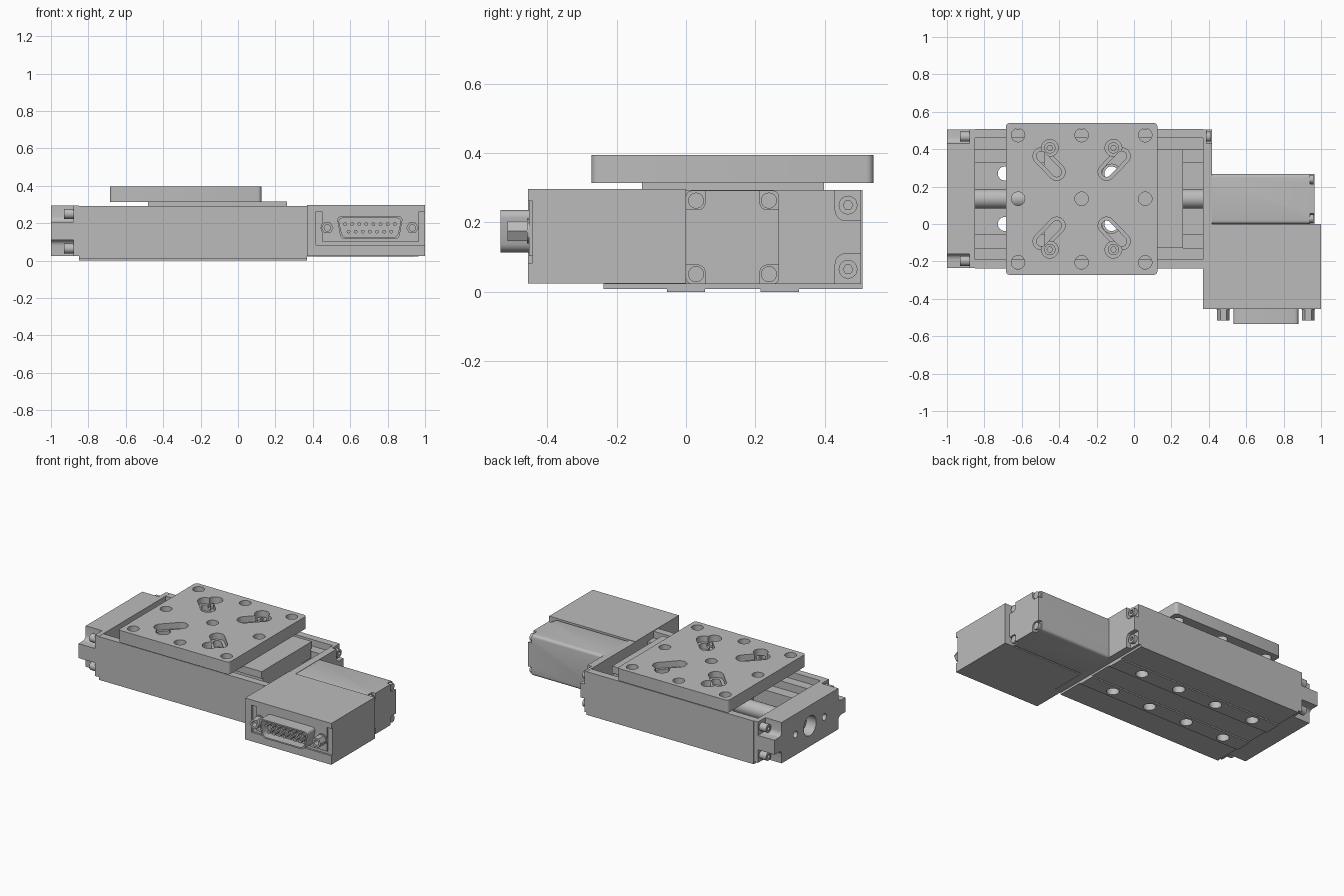
import bpy, bmesh, math
from mathutils import Vector

if "Cube" in bpy.data.objects:
    bpy.data.objects.remove(bpy.data.objects["Cube"], do_unlink=True)

grey = bpy.data.materials.new("plain_grey_metal")
grey.use_nodes = True
colour = (0.5, 0.5, 0.5, 1)
grey.diffuse_color = colour
grey.node_tree.nodes["Principled BSDF"].inputs["Base Color"].default_value = colour
parts = []


def prism(name, outline, axis, a, b, bevel=0, segments=4):
    """Extrude a 2D outline along an axis from a to b, rounding the long edges."""
    def place(p, d):
        u, v = p
        return {"x": (d, u, v), "y": (u, d, v), "z": (u, v, d)}[axis]
    bm = bmesh.new()
    face = bm.faces.new([bm.verts.new(place(p, a)) for p in outline])
    ext = bmesh.ops.extrude_face_region(bm, geom=[face])
    shift = Vector(place((0, 0), b - a))
    bmesh.ops.translate(bm, vec=shift, verts=[g for g in ext["geom"] if isinstance(g, bmesh.types.BMVert)])
    if bevel:
        along = [e for e in bm.edges
                 if abs((e.verts[0].co - e.verts[1].co).normalized().dot(shift.normalized())) > 0.99]
        bmesh.ops.bevel(bm, geom=along, offset=bevel, segments=segments, profile=0.5, affect="EDGES")
    bmesh.ops.recalc_face_normals(bm, faces=bm.faces)
    mesh = bpy.data.meshes.new(name)
    bm.to_mesh(mesh)
    bm.free()
    mesh.materials.append(grey)
    obj = bpy.data.objects.new(name, mesh)
    bpy.context.collection.objects.link(obj)
    parts.append(obj)
    return obj


def box(name, x, y, z, axis="z", bevel=0):
    spans = {"x": (y, z, x), "y": (x, z, y), "z": (x, y, z)}[axis]
    (u0, u1), (v0, v1), (a, b) = spans
    return prism(name, [(u0, v0), (u1, v0), (u1, v1), (u0, v1)], axis, a, b, bevel)


def rod(name, u, v, r, axis, a, b, sides=24):
    turn = 2 * math.pi / sides
    return prism(name, [(u + r * math.cos(i * turn), v + r * math.sin(i * turn))
                        for i in range(sides)], axis, a, b)


def slot(name, p, q, r, a, b):
    """Round-ended slot between two points, upright along z."""
    base = math.atan2(q[1] - p[1], q[0] - p[0])
    pts = []
    for c, start in ((q, base - math.pi / 2), (p, base + math.pi / 2)):
        pts += [(c[0] + r * math.cos(start + math.pi * i / 12),
                 c[1] + r * math.sin(start + math.pi * i / 12)) for i in range(13)]
    return prism(name, pts, "z", a, b)


def cut(obj, *cutters):
    bpy.context.view_layer.objects.active = obj
    for c in cutters:
        mod = obj.modifiers.new("cut", "BOOLEAN")
        mod.operation, mod.solver, mod.object = "DIFFERENCE", "EXACT", c
        bpy.ops.object.modifier_apply(modifier=mod.name)
        parts.remove(c)
        bpy.data.objects.remove(c, do_unlink=True)


MID = 0.135          # centre line of the drive in y
AXIS_Z = 0.16
TABLE_X = -0.28
holes = [(-0.69 + 0.285 * i, y) for i in range(4) for y in (0, 0.27)]

# Base channel with mounting pads and through holes
base = box("base_channel", (-0.85, 0.37), (-0.238, 0.508), (0.008, 0.293))
cut(base, box("cutter", (-0.9, 0.4), (-0.19, 0.46), (0.06, 0.4)),
    *[rod("cutter", x, y, 0.038, "z", -0.1, 0.2) for x, y in holes])
for i, y in enumerate((0, 0.27)):
    pad = box(f"mounting_pad_{i}", (-0.85, 0.37), (y - 0.055, y + 0.055), (0, 0.009))
    cut(pad, *[rod("cutter", hx, hy, 0.038, "z", -0.1, 0.2) for hx, hy in holes if hy == y])

# Guide rails on each side and the lead screw
for i, s in enumerate((-1, 1)):
    ys = sorted((MID + s * 0.19, MID + s * 0.325))
    box(f"guide_rail_{i}", (-0.85, 0.37), ys, (0.055, 0.2))
    ys = sorted((MID + s * 0.262, MID + s * 0.325))
    box(f"rail_cap_{i}", (-0.85, 0.37), ys, (0.195, 0.25))
rod("lead_screw", MID, AXIS_Z, 0.052, "x", -0.86, 0.38, 32)

# Moving carriage, a T-shaped section
half = [(0.16, 0.09), (0.16, 0.21), (0.25, 0.21), (0.25, 0.27), (0.262, 0.27), (0.262, 0.316)]
section = [(MID + u, z) for u, z in half] + [(MID - u, z) for u, z in reversed(half)]
carriage = prism("carriage", section, "x", -0.48, 0.262)
cut(carriage, *[rod("cutter", -0.12, y, 0.05, "z", 0, 0.5) for y in (0, 0.27)])

# Table plate with nine holes and four diagonal counterbored slots
table = box("table_plate", (-0.685, 0.125), (-0.272, 0.54), (0.314, 0.395), "z", 0.02)
cut(table, *[rod("cutter", TABLE_X + 0.34 * i, MID + 0.34 * j, 0.036, "z", 0.2, 0.5)
             for i in (-1, 0, 1) for j in (-1, 0, 1)])
for sx in (-1, 1):
    for sy in (-1, 1):
        def at(u, v):
            return TABLE_X + sx * u, MID + sy * v
        p, q = at(0.215, 0.228), at(0.133, 0.143)
        hx, hy = at(0.17, 0.272)
        cut(table, slot("cutter", p, q, 0.045, 0.355, 0.5),
            slot("cutter", p, q, 0.026, 0.2, 0.5),
            rod("cutter", hx, hy, 0.045, "z", 0.335, 0.5))
        screw = rod("table_screw", hx, hy, 0.03, "z", 0.33, 0.36)
        cut(screw, rod("cutter", hx, hy, 0.015, "z", 0.345, 0.4, 6))


def end_block(name, x0, x1, notch_x, head_x, corners, zs):
    """End block with corner notches holding socket screws."""
    block = box(name, (x0, x1), (-0.235, 0.505), zs)
    outward = -1 if notch_x[0] < x0 else 1
    for cy in corners:
        s = 1 if cy > MID else -1
        for up in (0, 1):
            ys = sorted((cy - s * 0.075, cy + s * 0.1))
            z = (0.205, 0.4) if up else (-0.1, 0.11)
            cut(block, box("cutter", notch_x, ys, z, "x", 0.03))
            sy, sz = cy - s * 0.038, 0.25 if up else 0.065
            head = rod("end_screw", sy, sz, 0.027, "x", *head_x)
            tip = head_x[0] if outward < 0 else head_x[1]
            cut(head, rod("cutter", sy, sz, 0.014, "x", tip - 0.015, tip + 0.015, 6))
    return block


# Left end block with bearing bore
left = end_block("bearing_end_block", -1, -0.85, (-1.1, -0.88), (-0.93, -0.875),
                 (-0.235, 0.505), (0.024, 0.294))
cut(left, rod("cutter", MID, AXIS_Z, 0.065, "x", -1.1, -0.93, 32),
    rod("cutter", MID, AXIS_Z, 0.035, "x", -1.1, -0.89, 24),
    *[rod("cutter", MID + d, AXIS_Z, 0.022, "x", -1.1, -0.92) for d in (-0.15, 0.15)])

# Motor end plate and motor with notched rear corners
end_block("motor_end_plate", 0.37, 0.418, (0.388, 0.5), (0.38, 0.412), (0.505,), (0.022, 0.294))
motor = box("motor_body", (0.41, 0.965), (0.0, 0.268), (0.022, 0.292), "x", 0.018)
for y, s in ((0.0, 1), (0.268, -1)):
    for z, t in ((0.022, 1), (0.292, -1)):
        ys = sorted((y - s * 0.1, y + s * 0.055))
        zs = sorted((z - t * 0.1, z + t * 0.055))
        cut(motor, box("cutter", (0.94, 1.1), ys, zs, "x", 0.02))
        rod("motor_screw", y + s * 0.029, z + t * 0.029, 0.023, "x", 0.935, 0.96)

# Connector housing with a shallow recess open to the outer side
housing = box("connector_housing", (0.37, 1.0), (-0.455, 0.0), (0.024, 0.297))
cut(housing, box("cutter", (0.418, 1.1), (-0.6, -0.443), (0.083, 0.262)))
box("connector_flange", (0.45, 0.968), (-0.452, -0.44), (0.103, 0.262))

# D-shaped connector shell with two rows of pins
CX, CZ = 0.705, 0.175


def d_shape(name, inset, y0, y1):
    w, n, h = 0.178 - inset, 0.155 - inset, 0.061 - inset
    return prism(name, [(CX - w, CZ + h), (CX + w, CZ + h), (CX + n, CZ - h), (CX - n, CZ - h)],
                 "y", y0, y1, 0.024)


shell = d_shape("connector_shell", 0, -0.535, -0.44)
cut(shell, d_shape("cutter", 0.009, -0.6, -0.475))
for row, count, z in ((0, 8, 0.195), (1, 7, 0.155)):
    for i in range(count):
        rod(f"pin_{row}_{i}", CX + (i - (count - 1) / 2) * 0.038, z, 0.01, "y", -0.525, -0.47, 10)

# Hexagonal lock posts
for i, s in enumerate((-1, 1)):
    x = CX + s * 0.227
    rod(f"lock_washer_{i}", x, CZ, 0.036, "y", -0.458, -0.44)
    post = rod(f"lock_post_{i}", x, CZ, 0.033, "y", -0.515, -0.44, 6)
    cut(post, rod("cutter", x, CZ, 0.017, "y", -0.6, -0.47, 16))

# Smooth round surfaces, keep edges crisp
bpy.ops.object.select_all(action="DESELECT")
for obj in parts:
    obj.select_set(True)
bpy.context.view_layer.objects.active = base
bpy.ops.object.shade_smooth_by_angle(angle=math.radians(30))
